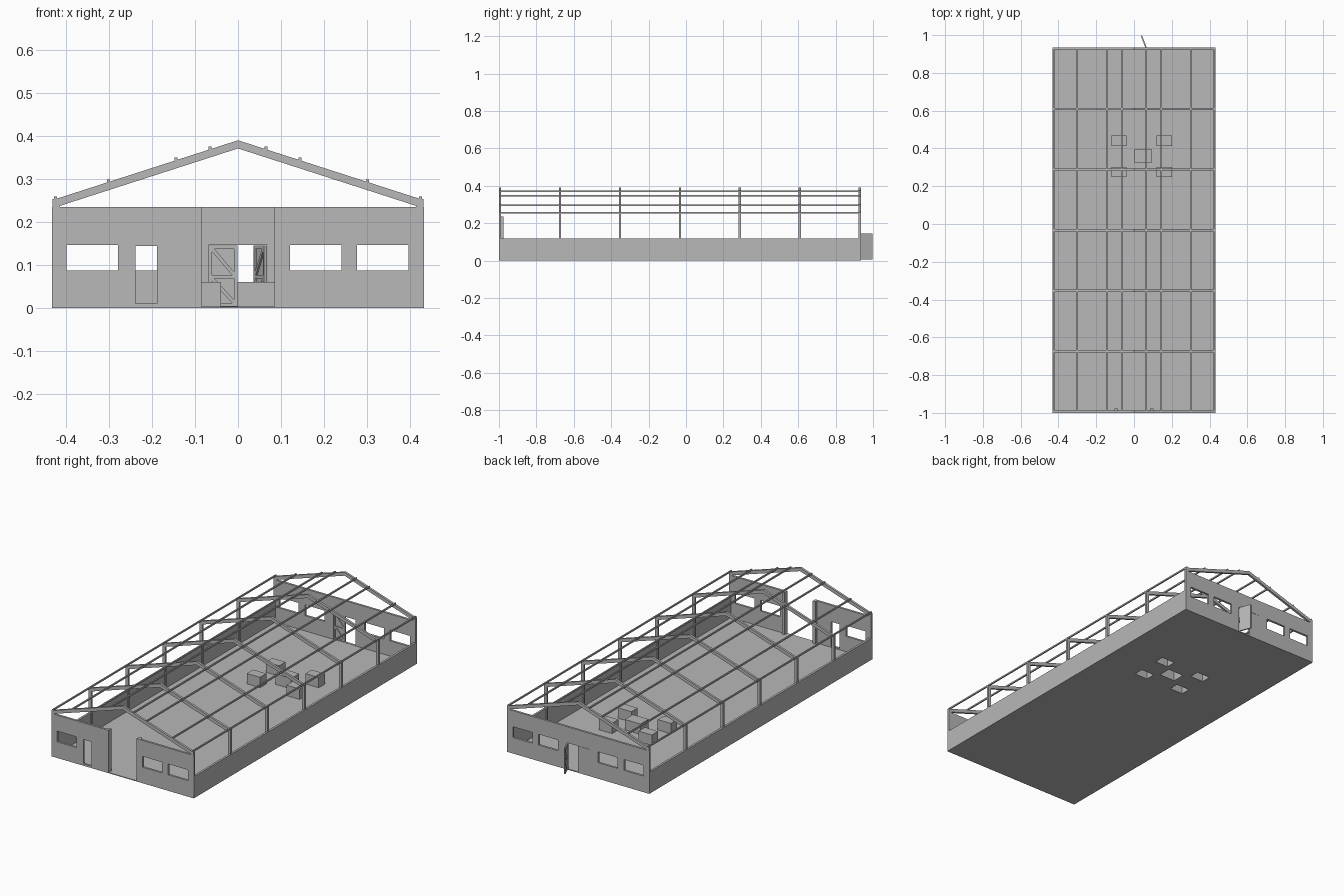
import bpy
import bmesh
from mathutils import Matrix, Vector

old = bpy.data.objects.get("Cube")
if old:
    bpy.data.objects.remove(old, do_unlink=True)

GREY = (0.48, 0.48, 0.48, 1.0)
grey = bpy.data.materials.new("plain grey")
grey.use_nodes = True
grey.diffuse_color = GREY
grey.node_tree.nodes["Principled BSDF"].inputs["Base Color"].default_value = GREY


def frame(u, v, n, origin):
    """Matrix that places a flat (u, v) drawing in space, n being its depth."""
    m = Matrix((u, v, n)).transposed().to_4x4()
    m.translation = Vector(origin)
    return m


X, Y, Z = (1, 0, 0), (0, 1, 0), (0, 0, 1)


def finish(name, bm, matrix):
    bm.transform(matrix)
    bmesh.ops.recalc_face_normals(bm, faces=bm.faces)
    mesh = bpy.data.meshes.new(name)
    bm.to_mesh(mesh)
    bm.free()
    mesh.materials.append(grey)
    obj = bpy.data.objects.new(name, mesh)
    bpy.context.collection.objects.link(obj)
    return obj


def thicken(bm, depth):
    out = bmesh.ops.extrude_face_region(bm, geom=bm.faces[:])
    moved = [g for g in out["geom"] if isinstance(g, bmesh.types.BMVert)]
    bmesh.ops.translate(bm, verts=moved, vec=(0, 0, depth))


def prism(name, outline, depth, matrix):
    bm = bmesh.new()
    bm.faces.new([bm.verts.new((u, v, 0)) for u, v in outline])
    thicken(bm, depth)
    return finish(name, bm, matrix)


def panel(name, rect, holes, depth, matrix):
    """Slab with rectangular holes; rectangles are (u0, u1, v0, v1)."""
    us = sorted({r[i] for r in [rect] + holes for i in (0, 1)})
    vs = sorted({r[i] for r in [rect] + holes for i in (2, 3)})
    bm = bmesh.new()
    grid = {(u, v): bm.verts.new((u, v, 0)) for u in us for v in vs}
    for a, b in zip(us, us[1:]):
        for c, d in zip(vs, vs[1:]):
            mu, mv = (a + b) / 2, (c + d) / 2
            if not any(h[0] < mu < h[1] and h[2] < mv < h[3] for h in holes):
                bm.faces.new([grid[p] for p in ((a, c), (b, c), (b, d), (a, d))])
    loose = [v for v in bm.verts if not v.link_faces]
    bmesh.ops.delete(bm, geom=loose, context="VERTS")
    thicken(bm, depth)
    return finish(name, bm, matrix)


def box(name, x0, x1, y0, y1, z0, z1):
    return panel(name, (x0, x1, y0, y1), [], z1 - z0, frame(X, Y, Z, (0, 0, z0)))


HALF, FRONT, BACK = 0.432, -1.0, 0.935
EAVE, LOW, THICK = 0.235, 0.118, 0.012

# Crates: centre x, centre y, half width, half depth
crates = [(sx * 0.12 + 0.04, y, 0.04, 0.027) for sx in (-1, 1) for y in (0.275, 0.441)]
crates.append((0.047, 0.36, 0.048, 0.035))

# Floor slab, open under the hollow crates
panel("floor", (-HALF, HALF, FRONT, BACK),
      [(x - w, x + w, y - d, y + d) for x, y, w, d in crates],
      0.004, frame(X, Y, Z, (0, 0, 0)))
for x, y, w, d in crates:
    crate = box("crate", x - w, x + w, y - d, y + d, 0, 0.061)
    bm = bmesh.new()
    bm.from_mesh(crate.data)
    base = [f for f in bm.faces if f.calc_center_median().z < 0.001]
    bmesh.ops.delete(bm, geom=base, context="FACES")
    bm.to_mesh(crate.data)
    bm.free()

# End walls with windows, side door, wide gate and rear double door
SILL, HEAD = 0.088, 0.147
windows = [(a, b, SILL, HEAD) for a, b in
           ((-0.398, -0.279), (0.121, 0.24), (0.277, 0.396))]
side_door = (-0.241, -0.185, 0.008, HEAD)
gate = (-0.085, 0.085, 0, EAVE)
panel("front_wall", (-HALF, HALF, 0, EAVE), windows + [side_door, gate],
      THICK, frame(X, Z, Y, (0, FRONT, 0)))
panel("back_wall", (-HALF, HALF, 0, EAVE),
      windows + [(-0.24, -0.121, SILL, HEAD), (-0.068, 0.068, 0.005, HEAD)],
      THICK, frame(X, Z, Y, (0, BACK - THICK, 0)))
panel("side_door_frame", side_door, [(-0.238, -0.188, 0.011, 0.144)],
      THICK, frame(X, Z, Y, (0, FRONT, 0)))


# Braced door leaves, one shut and one swung outward
def door_leaf(name, matrix):
    panel(name + "_sheet", (0, 0.067, 0.005, 0.146), [], 0.003, matrix)
    lift = matrix @ Matrix.Translation((0, 0, 0.003))
    panels = [(0.008, 0.059, 0.077, 0.138), (0.008, 0.059, 0.012, 0.069)]
    panel(name + "_rails", (0, 0.067, 0.005, 0.146), panels, 0.004, lift)
    for a, b, c, d in panels:
        prism(name + "_brace", [(a, d - 0.007), (a, d), (a + 0.005, d),
                                (b, c + 0.007), (b, c), (b - 0.005, c)], 0.004, lift)


door_leaf("shut_door", frame(X, Z, (0, -1, 0), (-0.068, BACK, 0)))
swing = Vector((-0.36, 0.933, 0)).normalized()
door_leaf("open_door", frame(swing, Z, (-swing.y, swing.x, 0), (0.067, BACK, 0)))

# Low long walls, gate posts
for s in (-1, 1):
    x0, x1 = sorted((s * HALF, s * (HALF - THICK)))
    box("side_wall", x0, x1, FRONT + THICK, BACK - THICK, 0, LOW)
    x0, x1 = sorted((s * 0.085, s * 0.102))
    box("gate_post", x0, x1, FRONT + THICK, FRONT + THICK + 0.012, 0, EAVE)

# Seven portal frames: columns and sloping rafters
BAYS = 6
step = (BACK - FRONT - THICK) / BAYS
for i in range(BAYS + 1):
    y = FRONT + i * step
    for s in (-1, 1):
        x0, x1 = sorted((s * 0.414, s * (HALF - 0.001)))
        box("column", x0, x1, y, y + THICK, 0, 0.253)
        prism("rafter", [(0, 0.39), (s * 0.422, 0.254), (s * 0.422, 0.235), (0, 0.371)],
              THICK, frame(X, Z, Y, (0, y, 0)))

# Purlins along the roof
for s in (-1, 1):
    for x in (0.065, 0.144, 0.301, 0.424):
        z = 0.39 - 0.322 * x
        c = s * x
        box("purlin", c - 0.0035, c + 0.0035, FRONT, BACK, z - 0.002, z + 0.006)
